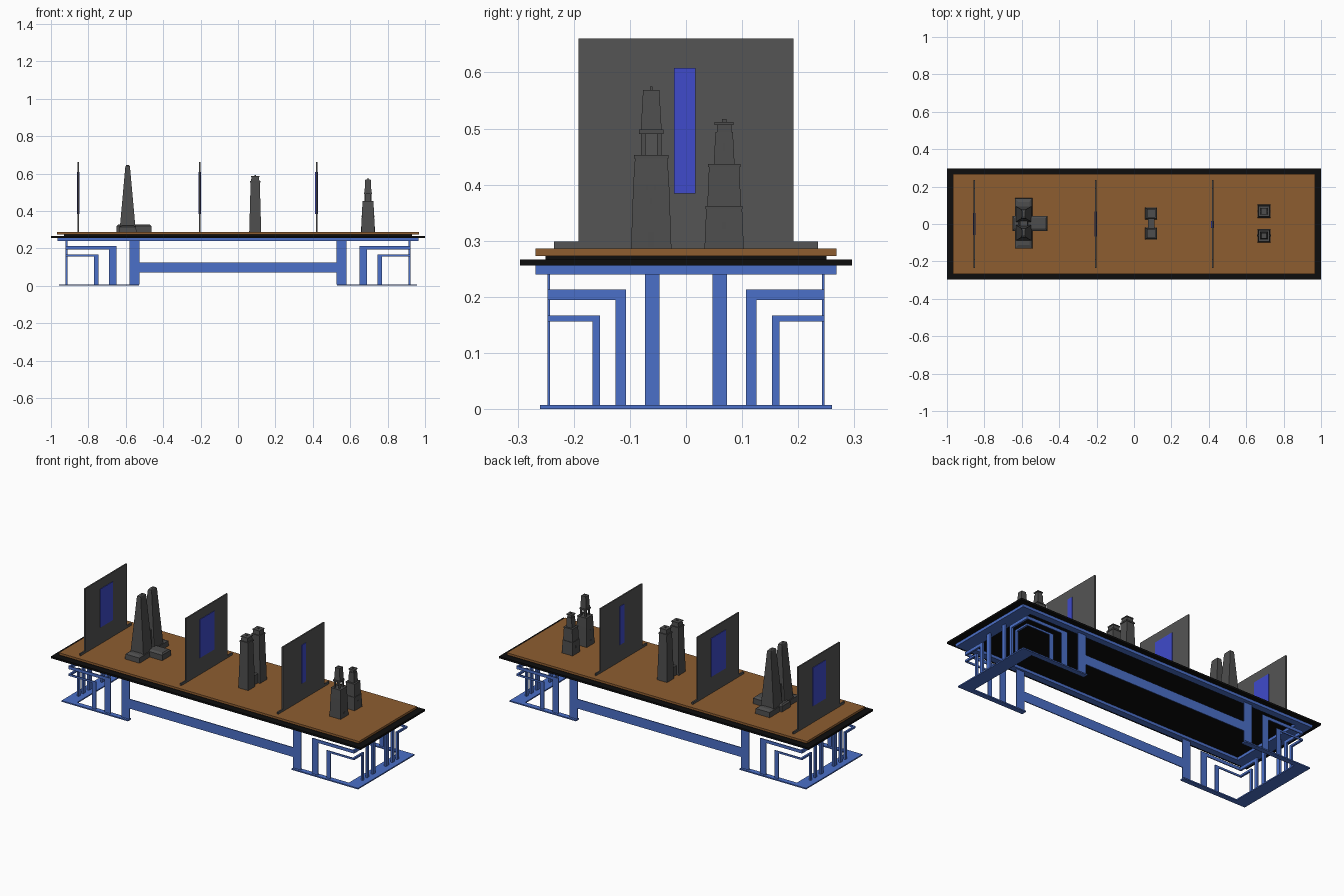
import bpy, bmesh


def mat(name, rgb):
    m = bpy.data.materials.new(name)
    m.diffuse_color = (*rgb, 1)
    return m


BLUE = mat("blue_frame", (0.07, 0.16, 0.58))
BLACK = mat("black", (0.004, 0.004, 0.004))
WOOD = mat("wood", (0.27, 0.11, 0.03))
STONE = mat("dark_stone", (0.075, 0.075, 0.075))
PANEL = mat("panel_grey", (0.09, 0.09, 0.09))
ACCENT = mat("panel_blue", (0.05, 0.07, 0.6))


def finish(name, bm, material):
    bmesh.ops.recalc_face_normals(bm, faces=bm.faces)
    me = bpy.data.meshes.new(name)
    bm.to_mesh(me)
    bm.free()
    me.materials.append(material)
    ob = bpy.data.objects.new(name, me)
    bpy.context.collection.objects.link(ob)
    return ob


def boxes(name, spans, material, mirror=(False, False)):
    """Boxes given as (x0, x1, y0, y1, z0, z1), joined in one object."""
    bm = bmesh.new()
    for x0, x1, y0, y1, z0, z1 in spans:
        for v in bmesh.ops.create_cube(bm, size=1)["verts"]:
            v.co = (x1 if v.co.x > 0 else x0, y1 if v.co.y > 0 else y0, z1 if v.co.z > 0 else z0)
    ob = finish(name, bm, material)
    if any(mirror):
        mod = ob.modifiers.new("mirror", "MIRROR")
        mod.use_axis = (*mirror, False)
        mod.use_mirror_merge = False
    return ob


def slab(name, hx, hy, z0, z1, material):
    return boxes(name, [(-hx, hx, -hy, hy, z0, z1)], material)


def tower(name, cx, cy, rings, material=STONE):
    """Rectangular rings (z, half x, half y) lofted into a stepped tower."""
    bm = bmesh.new()
    loops = [[bm.verts.new((cx + sx * hx, cy + sy * hy, z))
              for sx, sy in ((-1, -1), (1, -1), (1, 1), (-1, 1))] for z, hx, hy in rings]
    for a, b in zip(loops, loops[1:]):
        for i in range(4):
            j = (i + 1) % 4
            bm.faces.new((a[i], a[j], b[j], b[i]))
    bm.faces.new(loops[0][::-1])
    bm.faces.new(loops[-1])
    return finish(name, bm, material)


def square(pairs):
    return [(z, h, h) for z, h in pairs]


# Table top layers
slab("black_tabletop", 1.0, 0.296, 0.256, 0.267, BLACK)
slab("black_spacer", 0.93, 0.25, 0.267, 0.273, BLACK)
slab("wooden_top", 0.968, 0.268, 0.273, 0.286, WOOD)

# Apron ring under the top
boxes("apron_sides", [(-0.965, 0.965, 0.23, 0.268, 0.24, 0.256)], BLUE, (False, True))
boxes("apron_ends", [(0.885, 0.965, -0.23, 0.23, 0.24, 0.256)], BLUE, (True, False))

# Flat foot strips: U shape at each end
boxes("foot_sides", [(0.528, 0.957, 0.23, 0.26, 0, 0.007)], BLUE, (True, True))
boxes("foot_ends", [(0.877, 0.957, -0.23, 0.23, 0, 0.007)], BLUE, (True, False))

# Nested leg brackets wrapping around each corner
X0, X1, Y0, Y1 = 0.911, 0.922, 0.242, 0.247
boxes("inner_bracket", [
    (0.745, 0.77, Y0, Y1, 0.007, 0.156), (0.745, X1, Y0, Y1, 0.156, 0.167),
    (X0, X1, 0.153, 0.167, 0.007, 0.156), (X0, X1, 0.153, Y0, 0.156, 0.167)], BLUE, (True, True))
boxes("outer_bracket", [
    (0.65, 0.69, Y0, Y1, 0.007, 0.195), (0.65, X1, Y0, Y1, 0.195, 0.213),
    (X0, X1, 0.107, 0.126, 0.007, 0.195), (X0, X1, 0.107, Y0, 0.195, 0.213)], BLUE, (True, True))
boxes("main_post", [
    (0.527, 0.58, Y0, Y1, 0.007, 0.24),
    (X0, X1, 0.047, 0.073, 0.007, 0.24)], BLUE, (True, True))
boxes("stretcher", [(-0.527, 0.527, Y0, Y1, 0.07, 0.125)], BLUE, (False, True))

# Divider boards with a plain blue panel on both faces
for i, (x, y0, y1) in enumerate([(-0.855, -0.058, 0.06), (-0.205, -0.068, 0.068), (0.42, -0.021, 0.017)]):
    boxes(f"divider_board_{i}", [(x - 0.004, x + 0.004, -0.235, 0.235, 0.286, 0.299),
                                 (x - 0.004, x + 0.004, -0.192, 0.192, 0.299, 0.661)], PANEL)
    boxes(f"divider_panel_{i}", [(x - 0.007, x + 0.007, y0, y1, 0.384, 0.608)], ACCENT)

# Slim tower with an open lantern stage
AX, AY = 0.695, -0.062
tower("lantern_tower_body", AX, AY, square([(0.286, 0.036), (0.40, 0.032), (0.447, 0.029),
                                            (0.447, 0.0305), (0.453, 0.0305)]))
boxes("lantern_pillars", [(AX + sx * 0.0145 - 0.004, AX + sx * 0.0145 + 0.004,
                           AY + sy * 0.0145 - 0.004, AY + sy * 0.0145 + 0.004, 0.453, 0.49)
                          for sx in (-1, 1) for sy in (-1, 1)], STONE)
tower("lantern_tower_top", AX, AY, square([(0.49, 0.022), (0.498, 0.022), (0.498, 0.0185),
                                           (0.569, 0.0145), (0.569, 0.002), (0.575, 0.002)]))

# Stepped tower beside it
BX, BY = 0.695, 0.068
tower("stepped_tower", BX, BY, square([
    (0.286, 0.035), (0.357, 0.032), (0.357, 0.033), (0.362, 0.033), (0.362, 0.030),
    (0.432, 0.027), (0.432, 0.029), (0.437, 0.029), (0.437, 0.0185), (0.494, 0.0155),
    (0.494, 0.013), (0.506, 0.013), (0.506, 0.017), (0.512, 0.017),
    (0.512, 0.004), (0.517, 0.004)]))

# Small doors and windows
details = []
for y, z0, z1, hw, r in [(AY, 0.288, 0.316, 0.006, 0.0362), (AY - 0.007, 0.39, 0.4, 0.002, 0.033),
                         (AY + 0.007, 0.39, 0.4, 0.002, 0.033), (AY, 0.365, 0.376, 0.002, 0.034),
                         (BY, 0.32, 0.334, 0.004, 0.0345), (BY, 0.46, 0.474, 0.002, 0.018)]:
    details += [(AX - r, AX + r, y - hw, y + hw, z0, z1)]
boxes("doors_and_windows", details, STONE)

# Matching pair of towers joined by a low hall
for side in (-1, 1):
    tower(f"paired_tower_{side}", 0.092, side * 0.054 + 0.003, square([
        (0.286, 0.032), (0.553, 0.0245), (0.553, 0.027), (0.561, 0.027), (0.561, 0.022),
        (0.582, 0.020), (0.582, 0.023), (0.587, 0.023), (0.587, 0.004), (0.592, 0.004)]))
boxes("paired_tower_hall", [(0.075, 0.11, -0.03, 0.03, 0.286, 0.34)], STONE)

# Tall tapered twin towers on a cross-shaped plinth
for side in (-1, 1):
    tower(f"tall_tower_{side}", -0.59, side * 0.05 + 0.003, [
        (0.286, 0.045, 0.044), (0.33, 0.04, 0.041), (0.63, 0.013, 0.025),
        (0.64, 0.011, 0.023), (0.646, 0.006, 0.012)])
tower("tall_tower_link", -0.59, 0.003, [(0.286, 0.03, 0.02), (0.42, 0.02, 0.02)])
tower("tall_tower_plinth", -0.59, 0.003, [(0.286, 0.047, 0.135), (0.315, 0.045, 0.133), (0.322, 0.03, 0.115)])
tower("tall_tower_hall", -0.556, 0.003, [(0.286, 0.093, 0.04), (0.318, 0.093, 0.04), (0.326, 0.086, 0.028)])
